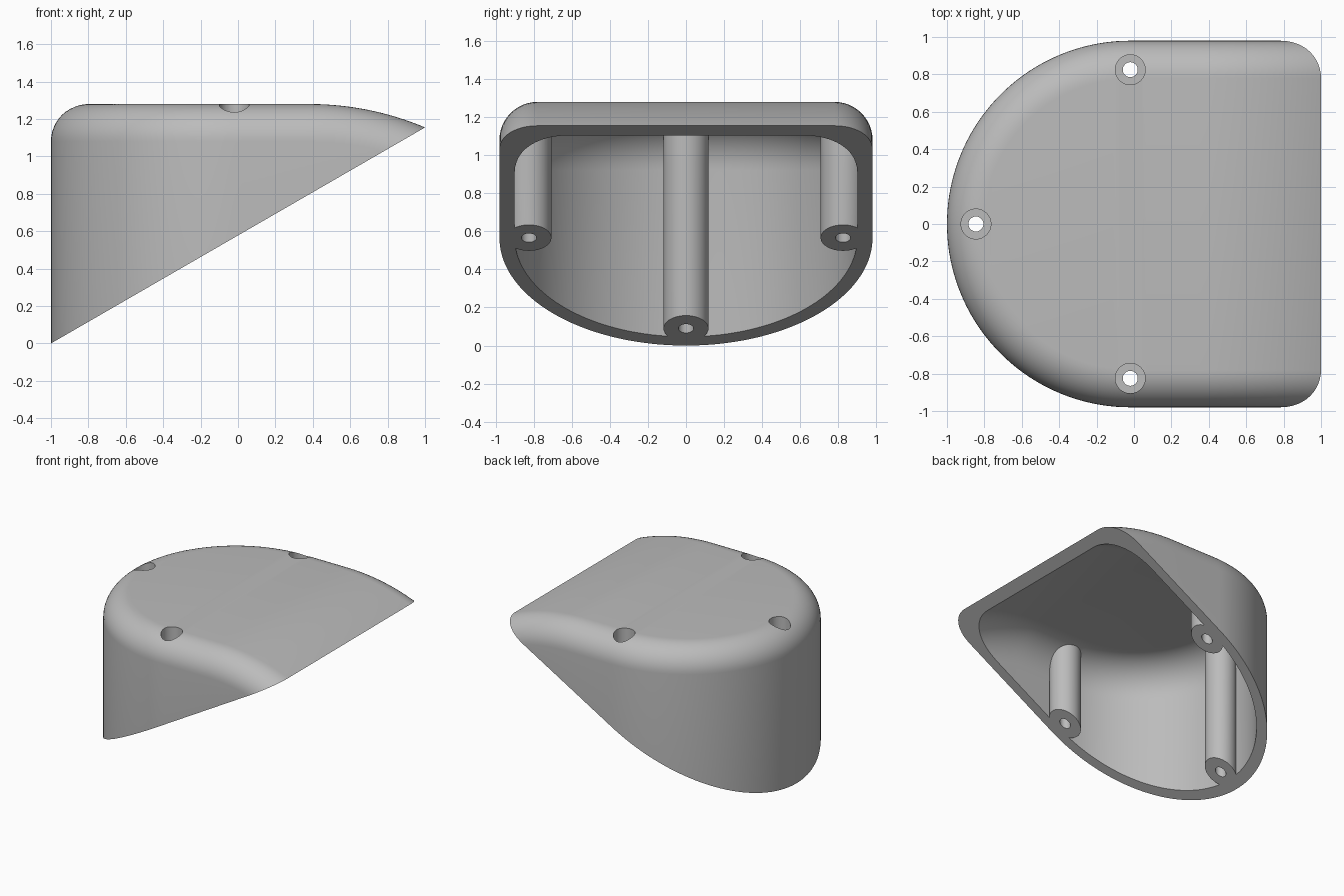
import bpy, bmesh, math
from mathutils import Vector

if "Cube" in bpy.data.objects:
    bpy.data.objects.remove(bpy.data.objects["Cube"])

CENTRE_X, ROOF_Z, END_X = -0.02, 1.28, 1.3
NOSE_X, NOSE_R = 0.38, 1.6
WALL, BOSS_DIST = 0.08, 0.825
SLOPE = math.radians(30)

grey = bpy.data.materials.new("light grey plastic")
grey.use_nodes = True
grey.diffuse_color = (0.5, 0.5, 0.5, 1)
grey.node_tree.nodes["Principled BSDF"].inputs["Base Color"].default_value = (0.5, 0.5, 0.5, 1)


def finish(bm, name):
    bmesh.ops.recalc_face_normals(bm, faces=bm.faces)
    mesh = bpy.data.meshes.new(name)
    bm.to_mesh(mesh)
    bm.free()
    mesh.materials.append(grey)
    ob = bpy.data.objects.new(name, mesh)
    bpy.context.collection.objects.link(ob)
    return ob


def roof_height(x, drop):
    """Flat roof that curves down toward the open end."""
    run, radius = max(0, x - NOSE_X), NOSE_R - drop
    return ROOF_Z - drop - radius + math.sqrt(radius ** 2 - run ** 2)


def outline(radius):
    """Round back with straight sides, from one end to the other."""
    half = [Vector((CENTRE_X - radius * math.cos(a), radius * math.sin(a)))
            for a in (math.pi / 2 * i / 40 for i in range(41))]
    half += [Vector((CENTRE_X + (END_X - CENTRE_X) * i / 32, radius)) for i in range(1, 33)]
    return [Vector((p.x, -p.y)) for p in reversed(half[1:])] + half


def rounded_body(name, radius, fillet, drop, bottom):
    """Closed solid: straight wall, rounded top edge, ruled roof."""
    bm = bmesh.new()
    rows = [[bm.verts.new((p.x, p.y, bottom)) for p in outline(radius)]]
    for j in range(13):
        t = math.pi / 2 * j / 12
        ring = outline(radius - fillet * (1 - math.cos(t)))
        rows.append([bm.verts.new((p.x, p.y, roof_height(p.x, drop) - fillet * (1 - math.sin(t))))
                     for p in ring])
    n = len(rows[0])
    for a, b in zip(rows, rows[1:]):
        for k in range(n - 1):
            bm.faces.new((a[k], a[k + 1], b[k + 1], b[k]))
    top, mid = rows[-1], n // 2
    for k in range(mid - 1):
        bm.faces.new((top[k], top[k + 1], top[n - 2 - k], top[n - 1 - k]))
    bm.faces.new((top[mid - 1], top[mid], top[mid + 1]))
    bm.faces.new(rows[0])
    bm.faces.new([r[0] for r in rows] + [r[-1] for r in reversed(rows)])
    return finish(bm, name)


def cylinder(name, radius, x, y, low, high):
    bm = bmesh.new()
    bmesh.ops.create_cone(bm, cap_ends=True, segments=48, radius1=radius, radius2=radius,
                          depth=high - low)
    bmesh.ops.translate(bm, verts=bm.verts, vec=(x, y, (low + high) / 2))
    return finish(bm, name)


def cut(target, cutter):
    mod = target.modifiers.new("cut", "BOOLEAN")
    mod.operation, mod.solver, mod.object = "DIFFERENCE", "EXACT", cutter
    bpy.context.view_layer.objects.active = target
    bpy.ops.object.modifier_apply(modifier=mod.name)
    bpy.data.objects.remove(cutter)


# Outer cover and the hollow inside it
cover = rounded_body("cover", 0.98, 0.2, 0, -0.3)
cavity = rounded_body("cavity", 0.98 - WALL, 0.28, WALL, -0.5)

# Screw bosses are left standing inside the hollow
spots = [(CENTRE_X - BOSS_DIST, 0), (CENTRE_X, BOSS_DIST), (CENTRE_X, -BOSS_DIST)]
for x, y in spots:
    cut(cavity, cylinder("boss", 0.118, x, y, -0.8, 1.5))
cut(cover, cavity)

# Screw holes with wide recesses for the heads
for x, y in spots:
    cut(cover, cylinder("screw_hole", 0.04, x, y, -0.8, 1.6))
    cut(cover, cylinder("head_recess", 0.08, x, y, 1.13, 1.6))

# Sloping underside
bm = bmesh.new()
bmesh.ops.create_cube(bm, size=6)
slope_cutter = finish(bm, "slope_cutter")
slope_cutter.rotation_euler = (0, -SLOPE, 0)
slope_cutter.location = Vector((-1, 0, 0)) - 3 * Vector((-math.sin(SLOPE), 0, math.cos(SLOPE)))
bpy.context.view_layer.update()
cut(cover, slope_cutter)

# Smooth shading with crisp rims
bpy.ops.object.select_all(action="DESELECT")
cover.select_set(True)
bpy.context.view_layer.objects.active = cover
bpy.ops.object.shade_smooth_by_angle(angle=math.radians(30))
